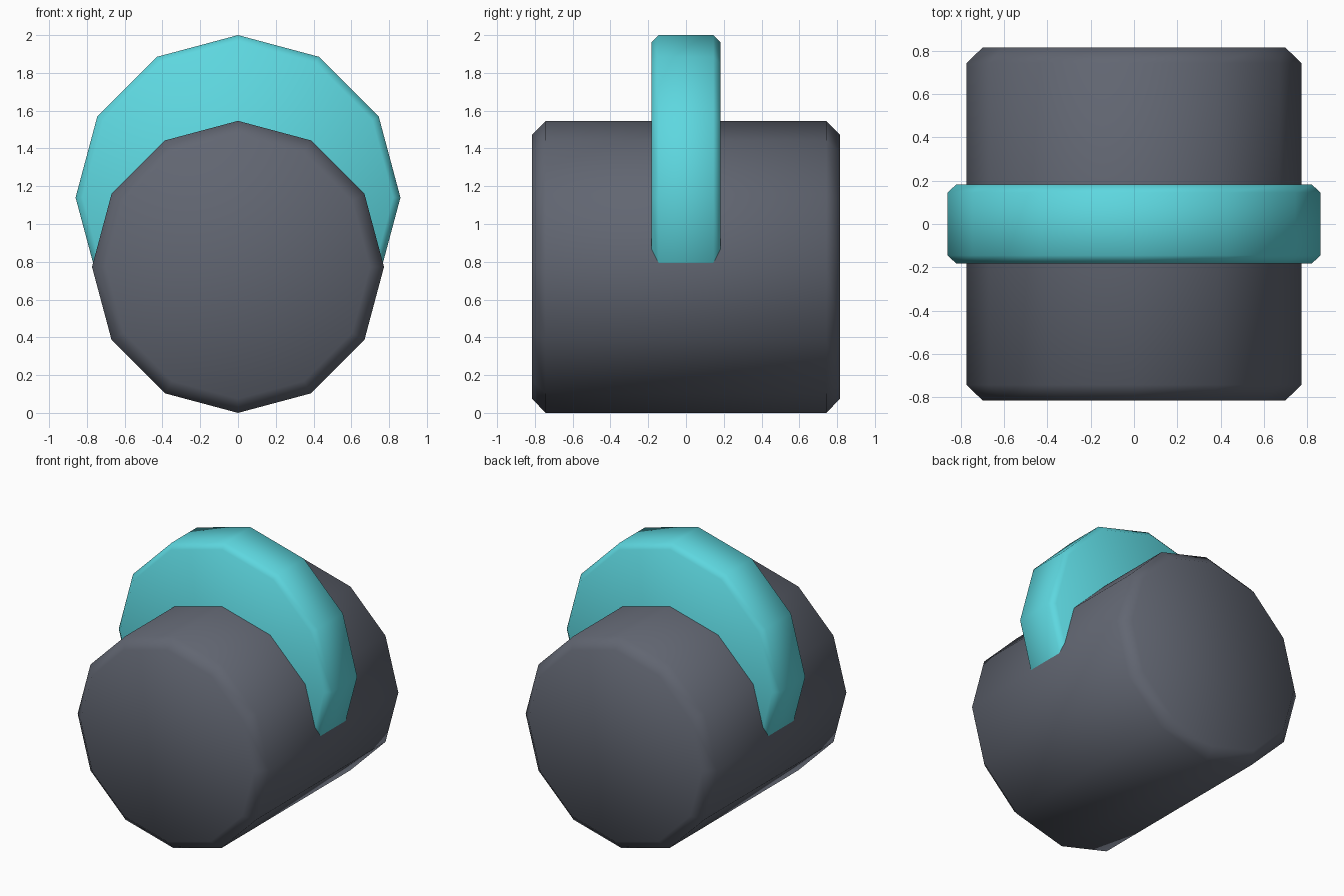
import bpy
import bmesh
from math import radians
from mathutils import Matrix

cube = bpy.data.objects.get("Cube")
if cube:
    bpy.data.objects.remove(cube, do_unlink=True)


def make_material(name, color):
    mat = bpy.data.materials.new(name)
    mat.use_nodes = True
    mat.diffuse_color = color
    mat.node_tree.nodes["Principled BSDF"].inputs["Base Color"].default_value = color
    return mat


def chamfered_disc(name, radius, width, height, chamfer, mat):
    """Twelve-sided disc lying along y, with a corner on top and chamfered rims."""
    bm = bmesh.new()
    bmesh.ops.create_cone(bm, cap_ends=True, segments=12, radius1=radius,
                          radius2=radius, depth=width,
                          matrix=Matrix.Rotation(radians(90), 4, "X"))
    rims = [e for e in bm.edges if abs(e.verts[0].co.y - e.verts[1].co.y) < 0.001]
    bmesh.ops.bevel(bm, geom=rims, offset=chamfer, segments=1,
                    affect="EDGES", profile=0.5)
    bmesh.ops.recalc_face_normals(bm, faces=bm.faces)
    for face in bm.faces:
        face.smooth = True
    mesh = bpy.data.meshes.new(name)
    bm.to_mesh(mesh)
    bm.free()
    mesh.materials.append(mat)
    obj = bpy.data.objects.new(name, mesh)
    obj.location.z = height
    bpy.context.collection.objects.link(obj)
    return obj


grey = make_material("dark grey", (0.12, 0.132, 0.166, 1))
teal = make_material("bright teal", (0.11, 0.68, 0.74, 1))

# Main drum, standing on the ground
chamfered_disc("drum", 0.773, 1.63, 0.773, 0.072, grey)
# Raised band, its lower part sunk in the drum
chamfered_disc("band", 0.86, 0.364, 1.14, 0.037, teal)
